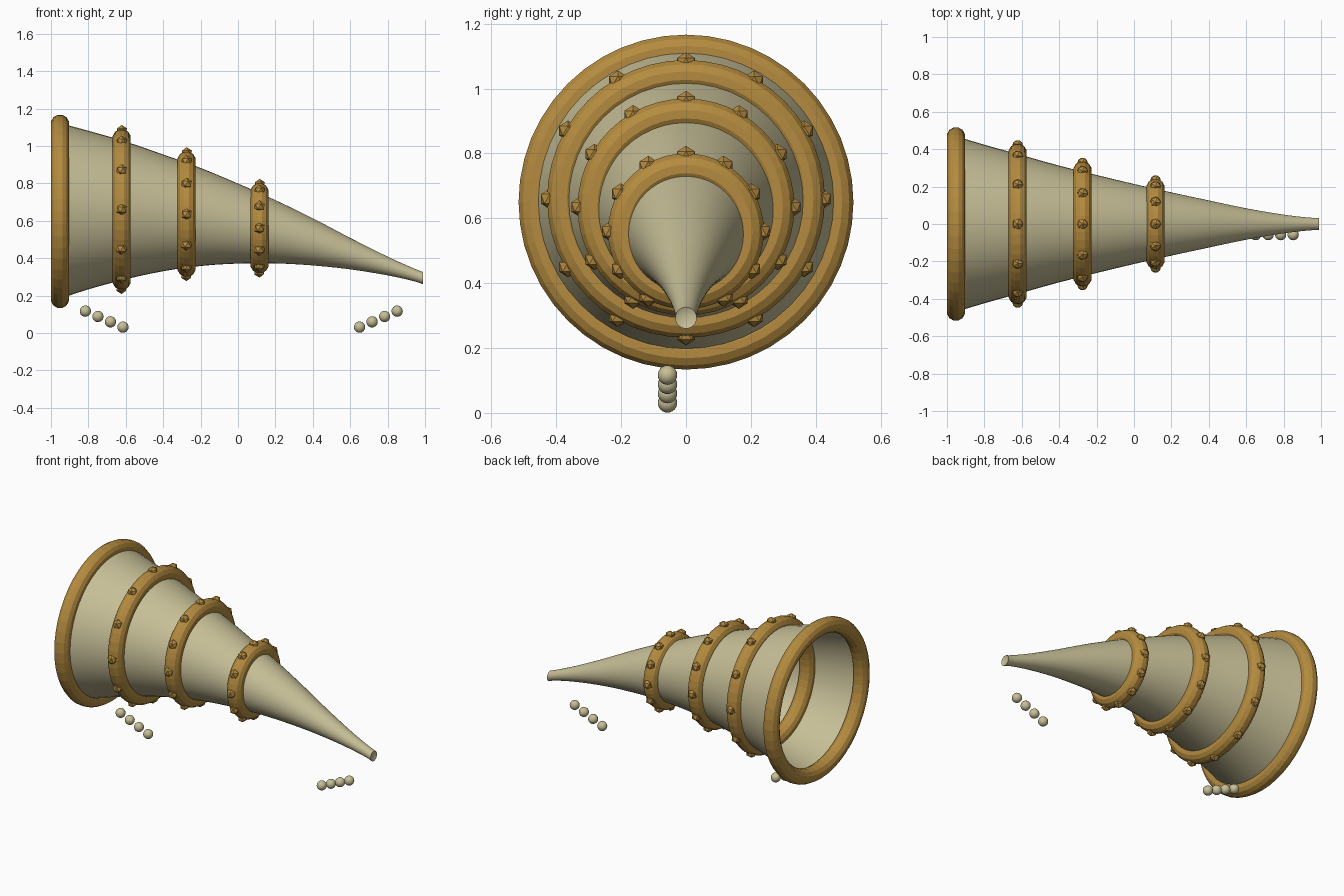
import bpy, bmesh, math
from mathutils import Vector

if "Cube" in bpy.data.objects:
    bpy.data.objects.remove(bpy.data.objects["Cube"])


def material(name, rgb):
    m = bpy.data.materials.new(name)
    m.diffuse_color = (*rgb, 1)
    m.use_nodes = True
    m.node_tree.nodes["Principled BSDF"].inputs["Base Color"].default_value = m.diffuse_color
    return m


IVORY = material("pale_horn", (0.57, 0.52, 0.31))
BRASS = material("brass", (0.46, 0.26, 0.05))


def finish(bm, name, mat, smooth=False):
    bmesh.ops.recalc_face_normals(bm, faces=bm.faces)
    me = bpy.data.meshes.new(name)
    for f in bm.faces:
        f.smooth = smooth
    bm.to_mesh(me)
    bm.free()
    me.materials.append(mat)
    ob = bpy.data.objects.new(name, me)
    bpy.context.collection.objects.link(ob)
    return ob


def loft(bm, loops, closed=False):
    pairs = list(zip(loops, loops[1:] + loops[:1])) if closed else list(zip(loops, loops[1:]))
    for a, b in pairs:
        n = len(a)
        for i in range(n):
            bm.faces.new((a[i], a[(i + 1) % n], b[(i + 1) % n], b[i]))


def spline(pts, steps):
    # Catmull-Rom curve through the stations
    p = [2 * pts[0] - pts[1]] + pts + [2 * pts[-1] - pts[-2]]
    out = []
    for i in range(1, len(p) - 2):
        for s in range(steps):
            t = s / steps
            out.append(0.5 * (2 * p[i] + (p[i + 1] - p[i - 1]) * t
                       + (2 * p[i - 1] - 5 * p[i] + 4 * p[i + 1] - p[i + 2]) * t * t
                       + (3 * p[i] - p[i - 1] - 3 * p[i + 1] + p[i + 2]) * t ** 3))
    return out + [pts[-1]]


# Hollow drooping horn: stations of x, centre height, radius
stations = [Vector(s) for s in (
    (-0.96, 0.652, 0.472), (-0.8, 0.657, 0.424), (-0.6, 0.655, 0.368),
    (-0.4, 0.642, 0.312), (-0.2, 0.62, 0.262), (0.0, 0.585, 0.214),
    (0.2, 0.541, 0.169), (0.4, 0.487, 0.126), (0.6, 0.424, 0.084),
    (0.8, 0.358, 0.05), (0.94, 0.311, 0.034), (0.99, 0.293, 0.033))]
bm = bmesh.new()
loops = []
for x, cz, r in spline(stations, 3):
    loops.append([bm.verts.new((x, r * math.cos(k * math.tau / 48), cz + r * math.sin(k * math.tau / 48)))
                  for k in range(48)])
loft(bm, loops)
dimple = bm.verts.new((0.975, 0, 0.295))
for k in range(48):
    bm.faces.new((loops[-1][k], loops[-1][(k + 1) % 48], dimple))
horn = finish(bm, "horn_body", IVORY, True)
bpy.context.view_layer.objects.active = horn
horn.select_set(True)
bpy.ops.object.shade_smooth_by_angle(angle=math.radians(35))
horn.select_set(False)


def ring(name, x, cz, outer, minor, seg=48):
    bm = bmesh.new()
    loops = []
    for i in range(seg):
        a = i * math.tau / seg
        loop = []
        for j in range(12):
            b = (j + 0.5) * math.tau / 12
            r = outer - minor + minor * math.cos(b)
            loop.append(bm.verts.new((x + minor * math.sin(b), r * math.cos(a), cz + r * math.sin(a))))
        loops.append(loop)
    loft(bm, loops, True)
    finish(bm, name, BRASS)


# Mouth rim
ring("mouth_rim", -0.952, 0.65, 0.518, 0.049)

# Bands with twelve faceted studs each
for n, (x, cz, outer) in enumerate(((-0.622, 0.66, 0.43), (-0.275, 0.635, 0.336), (0.115, 0.56, 0.242)), 1):
    ring(f"band_{n}", x, cz, outer, 0.05)
    bm = bmesh.new()
    for k in range(12):
        a = k * math.tau / 12
        geo = bmesh.ops.create_icosphere(bm, subdivisions=1, radius=0.032)
        bmesh.ops.translate(bm, verts=geo["verts"],
                            vec=(x, (outer - 0.01) * math.cos(a), cz + (outer - 0.01) * math.sin(a)))
    finish(bm, f"band_studs_{n}", BRASS)

# Hanging bead strands, one near each end
for name, x0, step in (("mouth_beads", -0.615, -0.067), ("tip_beads", 0.65, 0.067)):
    bm = bmesh.new()
    for k in range(4):
        geo = bmesh.ops.create_uvsphere(bm, u_segments=20, v_segments=12, radius=0.03)
        bmesh.ops.translate(bm, verts=geo["verts"], vec=(x0 + step * k, -0.057, 0.031 + 0.0285 * k))
    finish(bm, name, IVORY, True)
